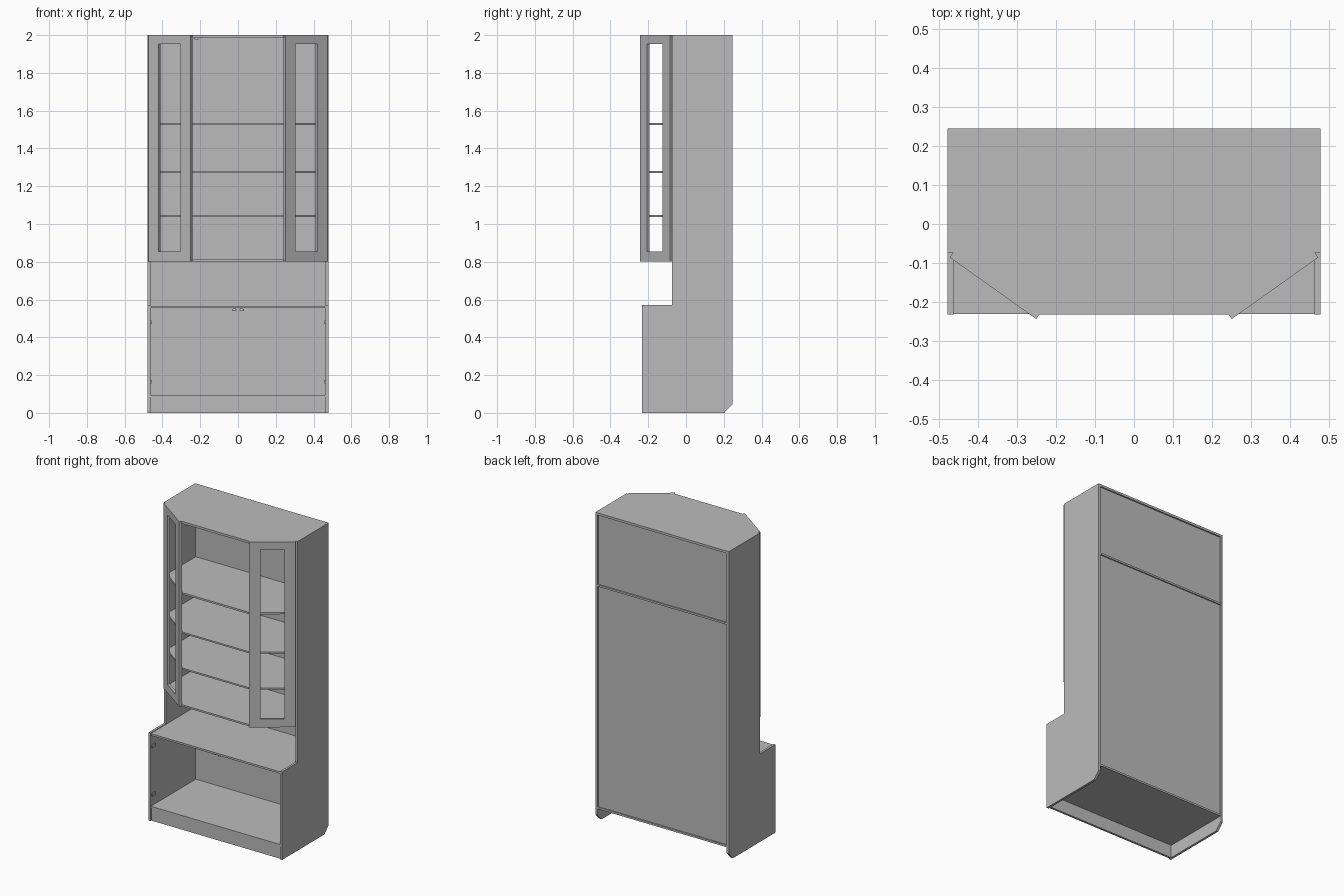
import bpy
import bmesh
from mathutils import Vector

cube = bpy.data.objects.get("Cube")
if cube:
    bpy.data.objects.remove(cube, do_unlink=True)

grey = bpy.data.materials.new("plain_grey")
grey.use_nodes = True
grey.diffuse_color = (0.5, 0.5, 0.5, 1)
grey.node_tree.nodes["Principled BSDF"].inputs["Base Color"].default_value = (0.5, 0.5, 0.5, 1)

HALF, BOARD = 0.478, 0.015
INNER = HALF - BOARD
FRONT, STEP, BACK = -0.232, -0.073, 0.245
DOOR_Z = 0.802


def finish(name, bm):
    bmesh.ops.recalc_face_normals(bm, faces=bm.faces)
    mesh = bpy.data.meshes.new(name)
    bm.to_mesh(mesh)
    bm.free()
    mesh.materials.append(grey)
    obj = bpy.data.objects.new(name, mesh)
    bpy.context.collection.objects.link(obj)
    return obj


def extrude(name, points, offset):
    """Prism made from a flat outline pushed along an offset."""
    bm = bmesh.new()
    face = bm.faces.new([bm.verts.new(p) for p in points])
    out = bmesh.ops.extrude_face_region(bm, geom=[face])
    moved = [v for v in out["geom"] if isinstance(v, bmesh.types.BMVert)]
    bmesh.ops.translate(bm, verts=moved, vec=Vector(offset))
    return finish(name, bm)


def box(name, x, y, z):
    outline = [(x[0], y[0], z[0]), (x[1], y[0], z[0]), (x[1], y[1], z[0]), (x[0], y[1], z[0])]
    return extrude(name, outline, (0, 0, z[1] - z[0]))


def bay_board(name, z0, z1, back, inset=0.0):
    """Board with both front corners cut to meet the angled doors."""
    half = [(INNER, back), (INNER, STEP + inset), (0.242, FRONT + inset)]
    outline = half + [(-x, y) for x, y in reversed(half)]
    return extrude(name, [(x, y, z0) for x, y in outline], (0, 0, z1 - z0))


def door(name, side):
    """Angled frame with a tall open window."""
    hinge = Vector((side * INNER, STEP + 0.001, 0))
    along = Vector((side * -0.222, -0.158, 0))
    out = Vector((side * 0.58, -0.815, 0)) * 0.017
    bm = bmesh.new()
    grid = [[bm.verts.new(hinge + along * t + Vector((0, 0, z))) for t in (0, 0.24, 0.76, 1)]
            for z in (DOOR_Z, 0.855, 1.953, 2)]
    faces = []
    for r in range(3):
        for c in range(3):
            if (r, c) != (1, 1):
                faces.append(bm.faces.new((grid[r][c], grid[r][c + 1],
                                           grid[r + 1][c + 1], grid[r + 1][c])))
    result = bmesh.ops.extrude_face_region(bm, geom=faces)
    moved = [v for v in result["geom"] if isinstance(v, bmesh.types.BMVert)]
    bmesh.ops.translate(bm, verts=moved, vec=out)
    return finish(name, bm)


def catch(name, x, z):
    """Small rounded stop under a board."""
    bm = bmesh.new()
    bmesh.ops.create_cone(bm, cap_ends=True, segments=12, radius1=0.012, radius2=0.008, depth=0.01)
    bmesh.ops.translate(bm, verts=bm.verts, vec=(x, FRONT + 0.02, z))
    return finish(name, bm)


# Stepped side panels, angled doors and hinge plates
profile = [(FRONT, 0), (0.202, 0), (BACK, 0.045), (BACK, 2), (STEP, 2), (STEP, 0.57), (FRONT, 0.57)]
for label, side in (("left", 1), ("right", -1)):
    extrude(label + "_side_panel", [(side * HALF, y, z) for y, z in profile], (-side * BOARD, 0, 0))
    door(label + "_door", side)
    catch(label + "_base_catch", side * 0.019, 0.548)
    for level, z in (("lower", 0.165), ("upper", 0.48)):
        xs = sorted((side * INNER, side * (INNER - 0.006)))
        box(f"{label}_{level}_hinge", xs, (-0.222, -0.19), (z - 0.01, z + 0.01))
catch("door_catch", -0.22, 1.981)

# Upper cabinet boards
bay_board("top_board", 1.985, 2, BACK)
bay_board("cabinet_floor", DOOR_Z, 0.813, 0.235)
bay_board("lower_shelf", 1.037, 1.047, 0.235, 0.008)
bay_board("middle_shelf", 1.27, 1.28, 0.235, 0.008)
bay_board("upper_shelf", 1.523, 1.535, BACK - 0.001, 0.008)

# Base cabinet boards
width = (-INNER, INNER)
box("worktop", width, (FRONT + 0.001, 0.235), (0.554, 0.566))
box("base_floor", width, (FRONT + 0.002, BACK - 0.001), (0.083, 0.095))
box("plinth", width, (FRONT + 0.008, FRONT + 0.022), (0, 0.083))

# Recessed back panels
box("lower_back_panel", width, (0.229, 0.236), (0.095, 1.523))
box("upper_back_panel", width, (0.229, 0.236), (1.535, 1.985))
